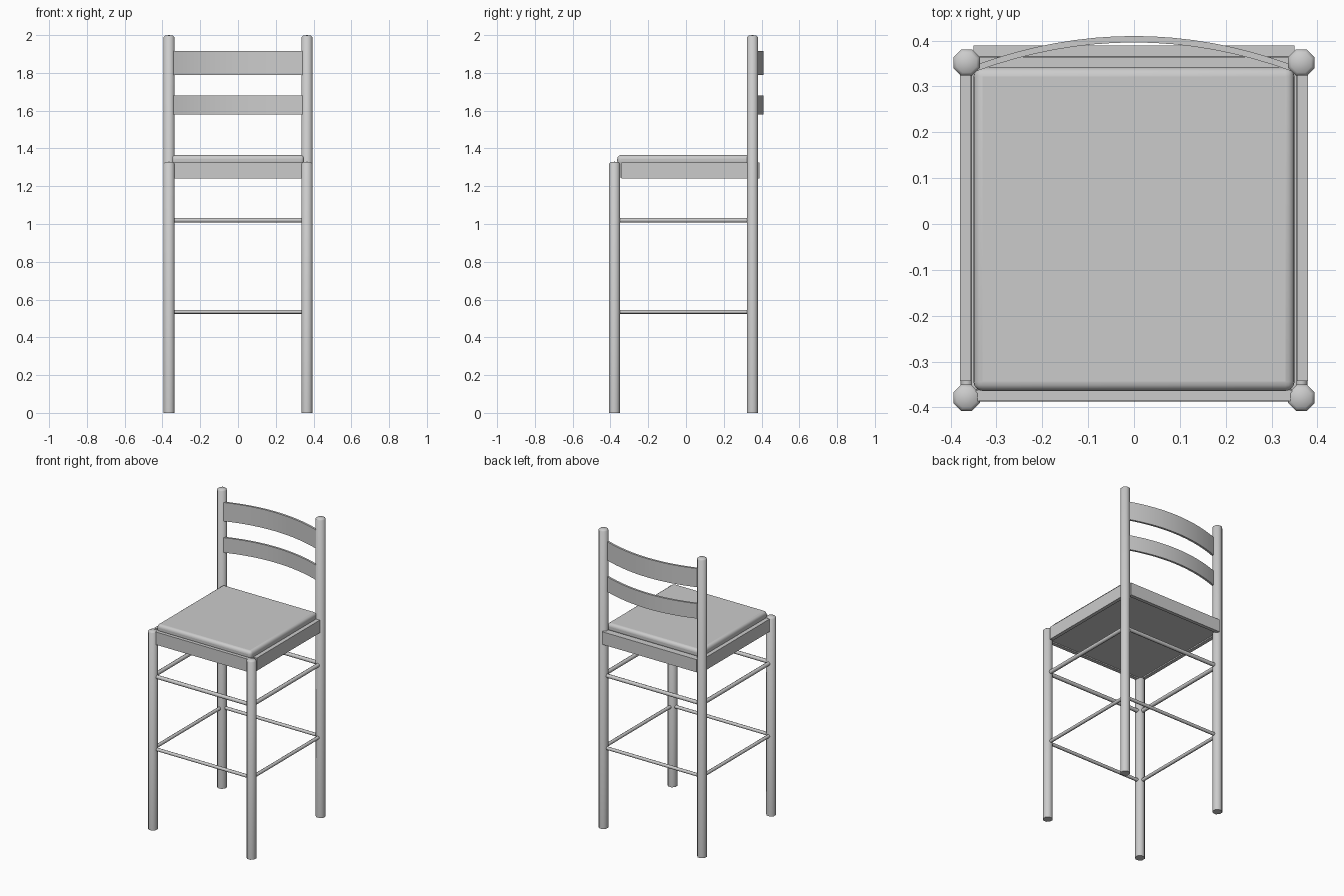
import bpy, bmesh, math
from mathutils import Vector

cube = bpy.data.objects.get("Cube")
if cube:
    bpy.data.objects.remove(cube, do_unlink=True)

grey = bpy.data.materials.new("plain_grey")
grey.use_nodes = True
colour = (0.6, 0.6, 0.6, 1)
grey.diffuse_color = colour
grey.node_tree.nodes["Principled BSDF"].inputs["Base Color"].default_value = colour


def finish(name, bm, angle=50):
    bmesh.ops.recalc_face_normals(bm, faces=bm.faces)
    mesh = bpy.data.meshes.new(name)
    bm.to_mesh(mesh)
    bm.free()
    mesh.materials.append(grey)
    obj = bpy.data.objects.new(name, mesh)
    bpy.context.collection.objects.link(obj)
    bpy.ops.object.select_all(action='DESELECT')
    obj.select_set(True)
    bpy.context.view_layer.objects.active = obj
    bpy.ops.object.shade_smooth_by_angle(angle=math.radians(angle))
    return obj


def box(name, x, y, z):
    bm = bmesh.new()
    bmesh.ops.create_cube(bm, size=1)
    for v in bm.verts:
        v.co = [lo + (hi - lo) * (c + 0.5) for c, (lo, hi) in zip(v.co, (x, y, z))]
    return finish(name, bm, 30)


def bevel(obj, width, segments):
    mod = obj.modifiers.new("soft_edges", 'BEVEL')
    mod.width, mod.segments = width, segments


def rod(name, start, end, radius, sides=8):
    start, end = Vector(start), Vector(end)
    bm = bmesh.new()
    bmesh.ops.create_cone(bm, cap_ends=True, segments=sides, radius1=radius,
                          radius2=radius, depth=(end - start).length)
    turn = (end - start).to_track_quat('Z', 'Y')
    for v in bm.verts:
        v.co = turn @ v.co + (start + end) / 2
    return finish(name, bm)


def leg(name, x, y, height, radius=0.031):
    # Octagonal post with a low domed tip
    bm = bmesh.new()
    rings = []
    for z, r in ((0, radius), (height - 0.01, radius), (height - 0.003, radius * 0.75)):
        rings.append([bm.verts.new((x + r * math.cos(a), y + r * math.sin(a), z))
                      for a in (math.tau * (i + 0.5) / 8 for i in range(8))])
    tip = bm.verts.new((x, y, height))
    bm.faces.new(rings[0])
    for i in range(8):
        j = (i + 1) % 8
        for low, high in zip(rings, rings[1:]):
            bm.faces.new((low[i], low[j], high[j], high[i]))
        bm.faces.new((rings[-1][i], rings[-1][j], tip))
    return finish(name, bm)


def slat(name, low, high, steps=16):
    # Board bowed towards the back
    bm = bmesh.new()
    rows = []
    for i in range(steps + 1):
        t = 2 * i / steps - 1
        x, y = 0.345 * t, 0.41 - 0.063 * t * t
        rows.append([bm.verts.new((x, y - d, z)) for d, z in
                     ((0, low), (0, high), (0.014, high), (0.014, low))])
    for a, b in zip(rows, rows[1:]):
        for k in range(4):
            m = (k + 1) % 4
            bm.faces.new((a[k], a[m], b[m], b[k]))
    bm.faces.new(rows[0])
    bm.faces.new(rows[-1])
    return finish(name, bm, 30)


LEG_X, FRONT, BACK = 0.365, -0.379, 0.352

# Legs, side rails and side rungs
for side, s in (("left", 1), ("right", -1)):
    leg(f"front_leg_{side}", s * LEG_X, FRONT, 1.33)
    leg(f"back_leg_{side}", s * LEG_X, BACK, 2.0)
    box(f"seat_rail_{side}", sorted((s * 0.355, s * 0.379)), (-0.342, 0.34), (1.24, 1.325))
    for level, z, r in (("upper", 1.02, 0.013), ("lower", 0.535, 0.011)):
        rod(f"{level}_rung_{side}", (s * LEG_X, FRONT + 0.02, z), (s * LEG_X, BACK - 0.02, z), r)

# Front and back rungs
for end, y in (("front", FRONT + 0.005), ("back", BACK)):
    for level, z, r in (("upper", 1.02, 0.013), ("lower", 0.535, 0.011)):
        rod(f"{level}_rung_{end}", (-0.345, y, z), (0.345, y, z), r)

# Seat frame, panel and cushion
box("seat_rail_front", (-0.345, 0.345), (-0.386, -0.362), (1.24, 1.325))
box("seat_rail_back", (-0.35, 0.35), (0.365, 0.389), (1.24, 1.325))
box("seat_panel", (-0.354, 0.354), (-0.361, 0.364), (1.247, 1.322))
cushion = box("seat_cushion", (-0.35, 0.35), (-0.364, 0.342), (1.31, 1.365))
bevel(cushion, 0.02, 4)

# Backrest slats
slat("upper_back_slat", 1.79, 1.915)
slat("lower_back_slat", 1.58, 1.68)
